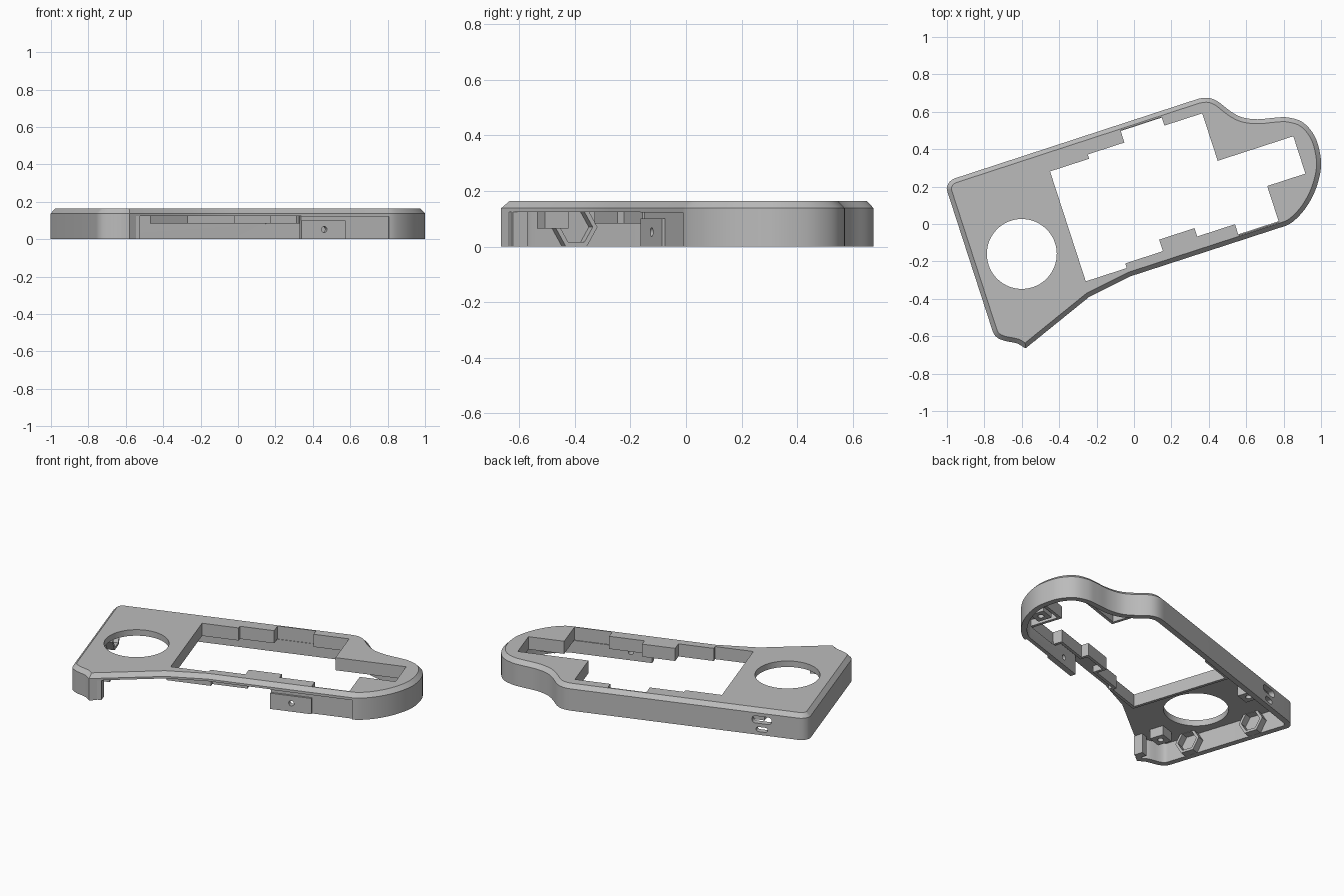
import bpy, bmesh, math
from mathutils import Vector, Matrix

if "Cube" in bpy.data.objects:
    bpy.data.objects.remove(bpy.data.objects["Cube"])

TILT = math.radians(18)
TOP, PLATE, WALL = 0.163, 0.125, 0.035

grey = bpy.data.materials.new("plain grey")
grey.use_nodes = True
grey.diffuse_color = (0.5, 0.5, 0.5, 1)
grey.node_tree.nodes["Principled BSDF"].inputs["Base Color"].default_value = (0.5, 0.5, 0.5, 1)


# Skin a stack of equal rings; closed joins the last ring to the first
def loft(name, rings, closed=False):
    bm = bmesh.new()
    loops = [[bm.verts.new(p) for p in ring] for ring in rings]
    n = len(loops[0])
    pairs = list(zip(loops, loops[1:]))
    if closed:
        pairs.append((loops[-1], loops[0]))
    else:
        bm.faces.new(loops[0])
        bm.faces.new(loops[-1])
    for a, b in pairs:
        for i in range(n):
            j = (i + 1) % n
            bm.faces.new((a[i], a[j], b[j], b[i]))
    bmesh.ops.recalc_face_normals(bm, faces=bm.faces)
    mesh = bpy.data.meshes.new(name)
    bm.to_mesh(mesh)
    bm.free()
    mesh.materials.append(grey)
    obj = bpy.data.objects.new(name, mesh)
    obj.rotation_euler.z = TILT
    bpy.context.collection.objects.link(obj)
    return obj


def level(points, z):
    return [(p[0], p[1], z) for p in points]


def prism(name, points, low, high):
    return loft(name, [level(points, low), level(points, high)])


def box(name, u0, u1, v0, v1, low, high):
    return prism(name, [(u0, v0), (u1, v0), (u1, v1), (u0, v1)], low, high)


def circle(u, v, r, n=64):
    return [(u + r * math.cos(math.tau * i / n), v + r * math.sin(math.tau * i / n)) for i in range(n)]


# Move each edge of an anticlockwise outline inwards by d
def inset(points, d):
    result = []
    for i, p in enumerate(points):
        a = (p - points[i - 1]).normalized()
        b = (points[(i + 1) % len(points)] - p).normalized()
        na, nb = Vector((-a.y, a.x)), Vector((-b.y, b.x))
        result.append(p + (na + nb) * d / (1 + na.dot(nb)))
    return result


# Curve the short segments of an outline and leave the long ones straight
def soften(knots, steps=5):
    n = len(knots)

    def tangent(i):
        before, after = knots[i] - knots[i - 1], knots[(i + 1) % n] - knots[i]
        if before.length > 0.2:
            return before.normalized()
        if after.length > 0.2:
            return after.normalized()
        return (before + after).normalized()

    result = []
    for i, p in enumerate(knots):
        q = knots[(i + 1) % n]
        size = (q - p).length
        if size > 0.2 or i == n - 1:
            result.append(p)
            continue
        ta, tb = tangent(i) * size, tangent((i + 1) % n) * size
        for k in range(steps):
            t = k / steps
            h = t * t * (3 - 2 * t)
            result.append(p * (1 - h) + q * h + ta * t * (1 - t) ** 2 - tb * t * t * (1 - t))
    return result


def cut(target, *cutters):
    bpy.context.view_layer.objects.active = target
    for cutter in cutters:
        mod = target.modifiers.new("cut", "BOOLEAN")
        mod.operation, mod.solver, mod.object = "DIFFERENCE", "EXACT", cutter
        bpy.context.view_layer.update()
        bpy.ops.object.modifier_apply(modifier=mod.name)
        bpy.data.objects.remove(cutter)


# Outer outline, turned into the body's own straight frame
knots = [(-.58, -.665), (-.24, -.39), (-.02, -.28), (.81, -.01), (.88, .04), (.94, .12),
         (.98, .21), (1, .31), (.99, .4), (.96, .48), (.9, .545), (.82, .57), (.75, .568),
         (.66, .56), (.58, .57), (.52, .6), (.44, .66), (.39, .675), (.33, .665),
         (-.955, .245), (-.99, .22), (-1, .18), (-.76, -.56), (-.74, -.6), (-.7, -.622), (-.62, -.64)]
turn = Matrix.Rotation(-TILT, 2)
outline = soften([turn @ Vector(k) for k in knots])

# Stepped opening, as the end and offset of each straight run
runs = [(-.12, .406), (.086, .43), (.317, .498), (.53, .45), (.955, .183), (.74, -.027),
        (.513, -.23), (.301, -.168), (.102, -.121), (-.11, -.186), (-.34, -.212)]
opening, start = [], -.34
for end, v in runs:
    opening += [Vector((start, v)), Vector((end, v))]
    start = end
opening.reverse()

# Shell with a chamfered top, hollow from below
shell = loft("cover_shell", [level(outline, 0), level(outline, .138), level(inset(outline, .024), TOP)])
cut(shell,
    prism("cavity", inset(outline, WALL), -.1, PLATE),
    prism("window", opening, .08, .3),
    prism("round_hole", circle(-.62, .033, .187), .05, .3),
    prism("front_gap", [(-.715, -.6), (.273, -.6), (.273, -.2), (-.3, -.2), (-.715, -.35)], -.1, PLATE),
    box("front_recess", .2, .765, -.6, -.248, -.1, .122))


# Rounded slots through the back wall
def slot(width, height, z):
    r, straight = height / 2, (width - height) / 2
    shape = [(-.617 + x + math.copysign(straight, x), z + y)
             for x, y in circle(0, 0, r, 26)]
    return loft("slot", [[(x, v, y) for x, y in shape] for v in (.4, .7)])


cut(shell, slot(.12, .045, .095), slot(.07, .03, .035))

# Thin skirt hanging around the opening
rim = inset(opening, -.018)
skirt = loft("opening_skirt", [level(opening, .083), level(opening, PLATE),
                               level(rim, PLATE), level(rim, .083)], True)

# Front tab with a screw hole
tab = box("front_tab", .273, .52, -.26, -.225, 0, .1)


def tab_hole():
    return loft("hole", [[(x, v, y) for x, y in circle(.4, .052, .016, 20)] for v in (-.4, -.1)])


cut(tab, tab_hole())
cut(shell, tab_hole())

# Post beside the front gap
post = box("corner_post", -.735, -.69, -.43, -.375, 0, PLATE)

# Hexagonal nut holders on the inside of the end wall
parts = [shell, skirt, tab, post]
for i, v in enumerate((-.15, .28)):
    rings = [[(u, a, b) for a, b in circle(v, .07, r, 6)]
             for u, r in ((-.87, .08), (-.815, .08), (-.815, .062), (-.87, .062))]
    parts.append(loft(f"nut_holder_{i + 1}", rings, True))

# Screw bosses under the plate
for i, (u, v) in enumerate([(-.57, .42), (-.72, -.27), (.85, -.1)]):
    boss = box(f"screw_boss_{i + 1}", u - .045, u + .045, v - .045, v + .045, .065, PLATE)
    cut(boss, prism("hole", circle(u, v, .018, 20), 0, .11))
    parts.append(boss)

# Smooth the curves and keep the edges crisp
bpy.ops.object.select_all(action="DESELECT")
for obj in parts:
    obj.select_set(True)
bpy.context.view_layer.objects.active = shell
bpy.ops.object.shade_smooth_by_angle(angle=math.radians(25))
